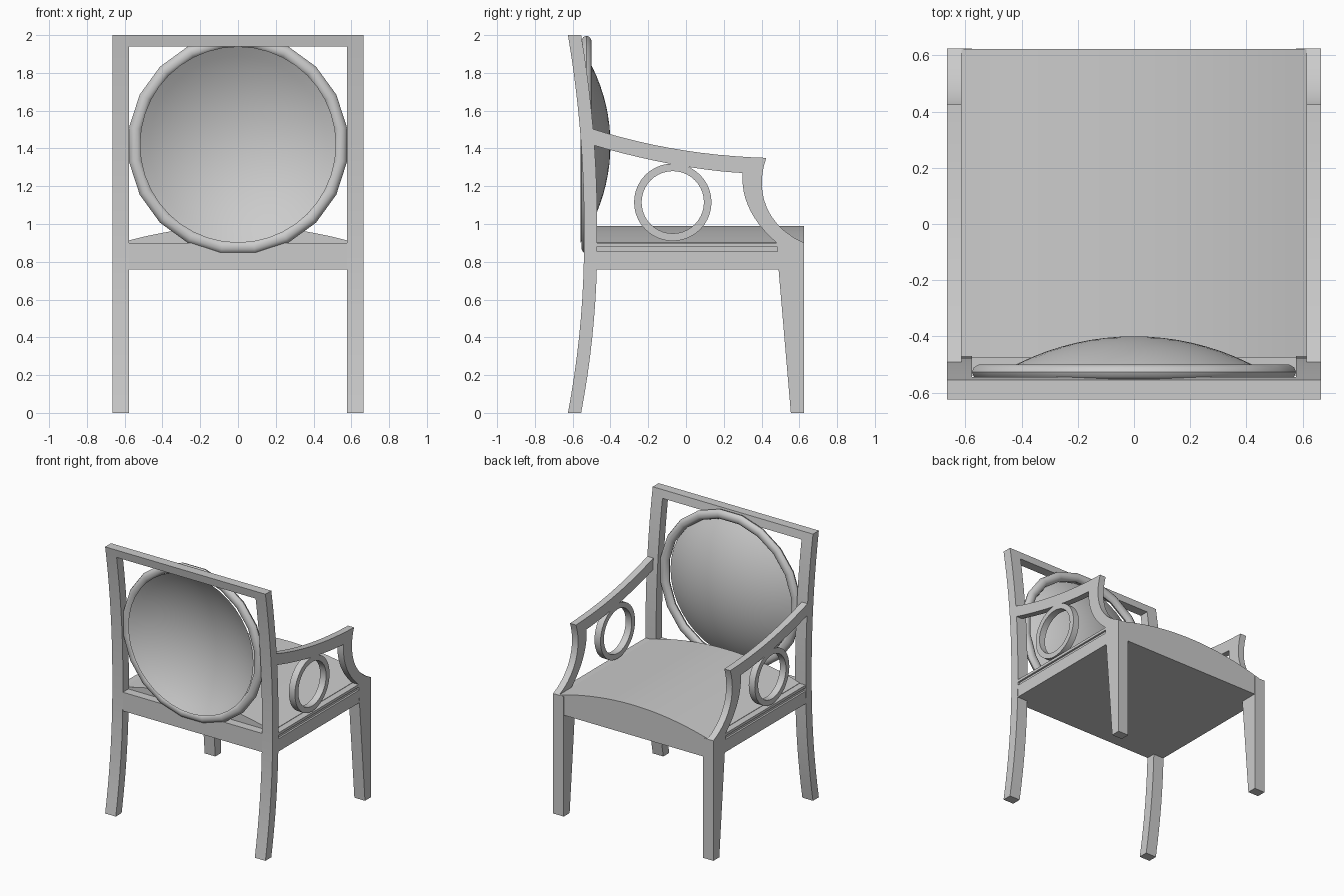
import bpy, bmesh, math
from mathutils import Vector
from mathutils.geometry import interpolate_bezier

old = bpy.data.objects.get("Cube")
if old:
    bpy.data.objects.remove(old, do_unlink=True)

grey = bpy.data.materials.new("light grey")
grey.use_nodes = True
colour = (0.6, 0.6, 0.6, 1)
grey.diffuse_color = colour
grey.node_tree.nodes["Principled BSDF"].inputs["Base Color"].default_value = colour


def finish(name, bm, mirror=False, smooth=None):
    bmesh.ops.recalc_face_normals(bm, faces=bm.faces)
    mesh = bpy.data.meshes.new(name)
    bm.to_mesh(mesh)
    bm.free()
    mesh.materials.append(grey)
    obj = bpy.data.objects.new(name, mesh)
    bpy.context.collection.objects.link(obj)
    if mirror:
        obj.modifiers.new("Mirror", "MIRROR")
    if smooth:
        bpy.ops.object.select_all(action="DESELECT")
        obj.select_set(True)
        bpy.context.view_layer.objects.active = obj
        bpy.ops.object.shade_smooth_by_angle(angle=math.radians(smooth))
    return obj


def prism(name, outline, offset, mirror=False, smooth=None):
    """Extrude a closed outline of 3D points along an offset."""
    bm = bmesh.new()
    face = bm.faces.new([bm.verts.new(p) for p in outline])
    res = bmesh.ops.extrude_face_region(bm, geom=[face], use_keep_orig=True)
    verts = [v for v in res["geom"] if isinstance(v, bmesh.types.BMVert)]
    bmesh.ops.translate(bm, verts=verts, vec=offset)
    return finish(name, bm, mirror, smooth)


def side_prism(name, outline, x0, x1, mirror=True, smooth=None):
    return prism(name, [(x0, y, z) for y, z in outline], (x1 - x0, 0, 0), mirror, smooth)


def slab(name, half_x, y0, y1, z0, z1):
    return side_prism(name, [(y0, z0), (y1, z0), (y1, z1), (y0, z1)], -half_x, half_x, False)


def curve(*points, steps=12):
    pts = interpolate_bezier(*[Vector((y, z, 0)) for y, z in points], steps)
    return [(p.x, p.y) for p in pts]


def lathe(name, section, centre, axis, steps, start=0.0, closed=True, mirror=False, smooth=None):
    """Sweep a (radius, depth) section around the x or y axis."""
    bm = bmesh.new()
    rows = []
    for i in range(steps):
        a = start + math.tau * i / steps
        row = []
        for r, d in section:
            u, w = r * math.cos(a), r * math.sin(a)
            p = Vector((u, d, w)) if axis == "y" else Vector((d, u, w))
            row.append(bm.verts.new(p + Vector(centre)))
        rows.append(row)
    n = len(section)
    for i in range(steps):
        a, b = rows[i], rows[(i + 1) % steps]
        for j in range(n if closed else n - 1):
            k = (j + 1) % n
            bm.faces.new((a[j], a[k], b[k], b[j]))
    bmesh.ops.remove_doubles(bm, verts=bm.verts, dist=1e-5)
    return finish(name, bm, mirror, smooth)


# Chair proportions
IN, OUT = 0.577, 0.665
ARM_IN = 0.615
FRONT = 0.625
SEAT_LOW, SEAT_TOP = 0.76, 0.90


# Curved back posts
def post_back(z):
    bend = max(0, 1 - z / 0.9, z - 1.0)
    return -0.54 - 0.085 * bend ** 2


heights = [2 * i / 20 for i in range(21)]
post = [(post_back(z), z) for z in heights]
post += [(post_back(z) + 0.07, z) for z in reversed(heights)]
side_prism("back_post", post, IN, OUT, smooth=20)

# Top rail between the posts
rail = [(post_back(z) + d, z) for z, d in ((1.94, 0), (2, 0), (2, 0.07), (1.94, 0.07))]
side_prism("top_rail", rail, -IN, IN, mirror=False)

# Tapered front legs
side_prism("front_leg", [(0.555, 0), (FRONT, 0), (FRONT, SEAT_TOP), (0.48, SEAT_TOP), (0.49, SEAT_LOW)],
           IN, OUT)

# Seat frame with a shallow groove along each side
slab("seat_frame", OUT - 0.001, -0.54, FRONT - 0.001, SEAT_LOW, 0.855)
slab("seat_groove", OUT - 0.015, -0.54, FRONT - 0.001, 0.855, 0.88)
slab("seat_rim", OUT - 0.001, -0.54, FRONT - 0.001, 0.88, SEAT_TOP)

# Crowned cushion, arched from side to side
arch = []
for i in range(25):
    x = ARM_IN * (i / 12 - 1)
    arch.append((x, -0.475, 0.99 - 0.23 * x * x))
arch += [(ARM_IN, -0.475, 0.88), (-ARM_IN, -0.475, 0.88)]
prism("seat_cushion", arch, (0, FRONT + 0.474, 0), smooth=30)

# Sweeping arms with concave front supports
arm = curve((-0.5, 1.505), (-0.2, 1.41), (0.1, 1.36), (0.425, 1.35))
arm += curve((0.425, 1.35), (0.37, 1.2), (0.4, 1.0), (FRONT, SEAT_TOP))[1:]
arm += curve((0.48, SEAT_TOP), (0.34, 1.02), (0.29, 1.15), (0.3, 1.27))
arm += curve((0.3, 1.27), (0.1, 1.28), (-0.2, 1.33), (-0.5, 1.42))[1:]
side_prism("arm", arm, ARM_IN, OUT, smooth=25)

# Ring under each arm
ring = [(0.165, ARM_IN), (0.205, ARM_IN), (0.205, OUT), (0.165, OUT)]
lathe("arm_ring", ring, (0, -0.07, 1.115), "x", 40, mirror=True, smooth=30)

# Round backrest frame
tube = [(0.549 + 0.035 * math.cos(math.tau * i / 10), 0.028 * math.sin(math.tau * i / 10))
        for i in range(10)]
lathe("backrest_ring", tube, (0, -0.527, 1.42), "y", 20, start=math.pi / 20, smooth=40)

# Domed backrest shell, open behind
R = 0.93
dome = []
for i in range(11):
    r = 0.52 * i / 10
    dome.append((r, math.sqrt(R * R - r * r) - R))
lathe("backrest_shell", dome, (0, -0.40, 1.42), "y", 40, closed=False, smooth=40)
